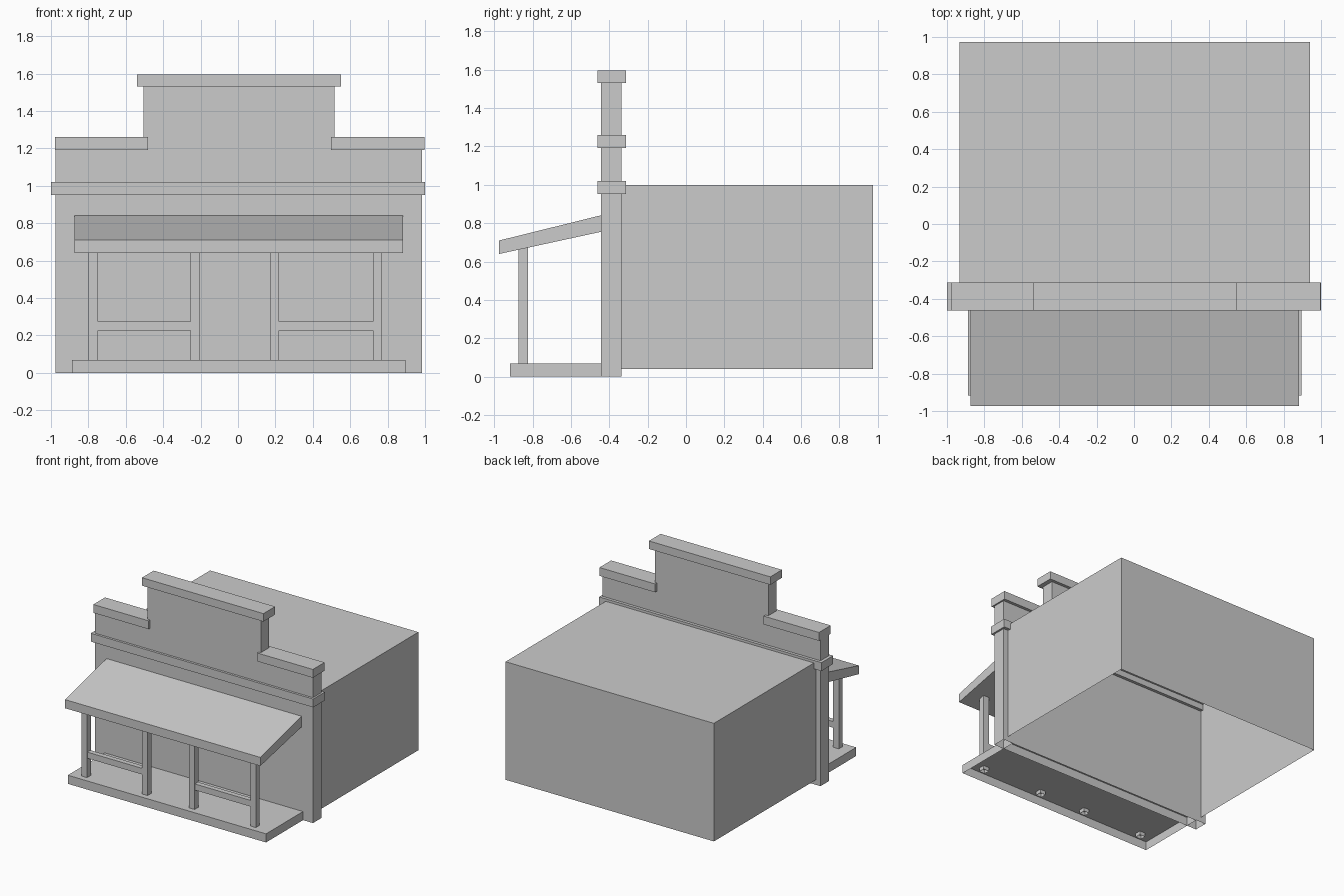
import bpy, bmesh
from mathutils import Vector

if "Cube" in bpy.data.objects:
    bpy.data.objects.remove(bpy.data.objects["Cube"])


def prism(name, profile, axis, lo, hi, open_dirs=()):
    """Extrude a 2D profile along x (profile = y,z) or y (profile = x,z).
    Faces looking along open_dirs are left off."""
    def point(a, b, t):
        return (t, a, b) if axis == 'X' else (a, t, b)
    bm = bmesh.new()
    face = bm.faces.new([bm.verts.new(point(a, b, lo)) for a, b in profile])
    ext = bmesh.ops.extrude_face_region(bm, geom=[face], use_keep_orig=True)
    shift = Vector(point(0, 0, hi - lo))
    for v in ext['geom']:
        if isinstance(v, bmesh.types.BMVert):
            v.co += shift
    bmesh.ops.recalc_face_normals(bm, faces=bm.faces[:])
    drop = [f for f in bm.faces
            if any(f.normal.dot(Vector(d)) > 0.99 for d in open_dirs)]
    # keep only the downward faces that sit at the very bottom out of the mesh
    zmin = min(v.co.z for v in bm.verts)
    drop = [f for f in drop if f.normal.z > -0.99
            or f.calc_center_median().z < zmin + 0.001]
    bmesh.ops.delete(bm, geom=drop, context='FACES')
    mesh = bpy.data.meshes.new(name)
    bm.to_mesh(mesh)
    bm.free()
    obj = bpy.data.objects.new(name, mesh)
    bpy.context.collection.objects.link(obj)
    return obj


def box(name, x, y, z, open_dirs=()):
    rect = [(x[0], z[0]), (x[1], z[0]), (x[1], z[1]), (x[0], z[1])]
    return prism(name, rect, 'Y', y[0], y[1], open_dirs)


DOWN, FRONT = (0, 0, -1), (0, -1, 0)

# Main building: shell open underneath and towards the facade
box("building_shell", (-0.933, 0.941), (-0.338, 0.974), (0.04, 1.0), (DOWN, FRONT))

# Stepped false front, hollow from below
facade = [(-0.975, 0), (0.985, 0), (0.985, 1.22), (0.515, 1.22), (0.515, 1.56),
          (-0.505, 1.56), (-0.505, 1.22), (-0.975, 1.22)]
prism("false_front", facade, 'Y', -0.443, -0.336, (DOWN,))

# Cornice caps and belt moulding
trim_y = (-0.462, -0.312)
box("top_cornice", (-0.54, 0.552), trim_y, (1.53, 1.595))
box("left_cornice", (-0.978, -0.48), trim_y, (1.192, 1.26))
box("right_cornice", (0.497, 0.997), trim_y, (1.192, 1.26))
box("belt_moulding", (-1.0, 1.0), trim_y, (0.952, 1.02))

# Sloping porch awning
prism("porch_awning", [(-0.974, 0.64), (-0.974, 0.71), (-0.44, 0.842), (-0.44, 0.756)],
      'X', -0.873, 0.883)

# Porch deck, hollow from below and tucked into the facade
box("porch_deck", (-0.888, 0.895), (-0.918, -0.34), (0, 0.07), (DOWN,))

# Porch posts
for i, x in enumerate((-0.773, -0.228, 0.195, 0.746)):
    box(f"porch_post_{i + 1}", (x - 0.025, x + 0.025), (-0.872, -0.823),
        (0.04, 0.68), (DOWN,))

# Railings between each outer pair of posts
for name, x in (("left_railing", (-0.76, -0.24)), ("right_railing", (0.21, 0.73))):
    box(name, x, (-0.868, -0.827), (0.226, 0.276))
